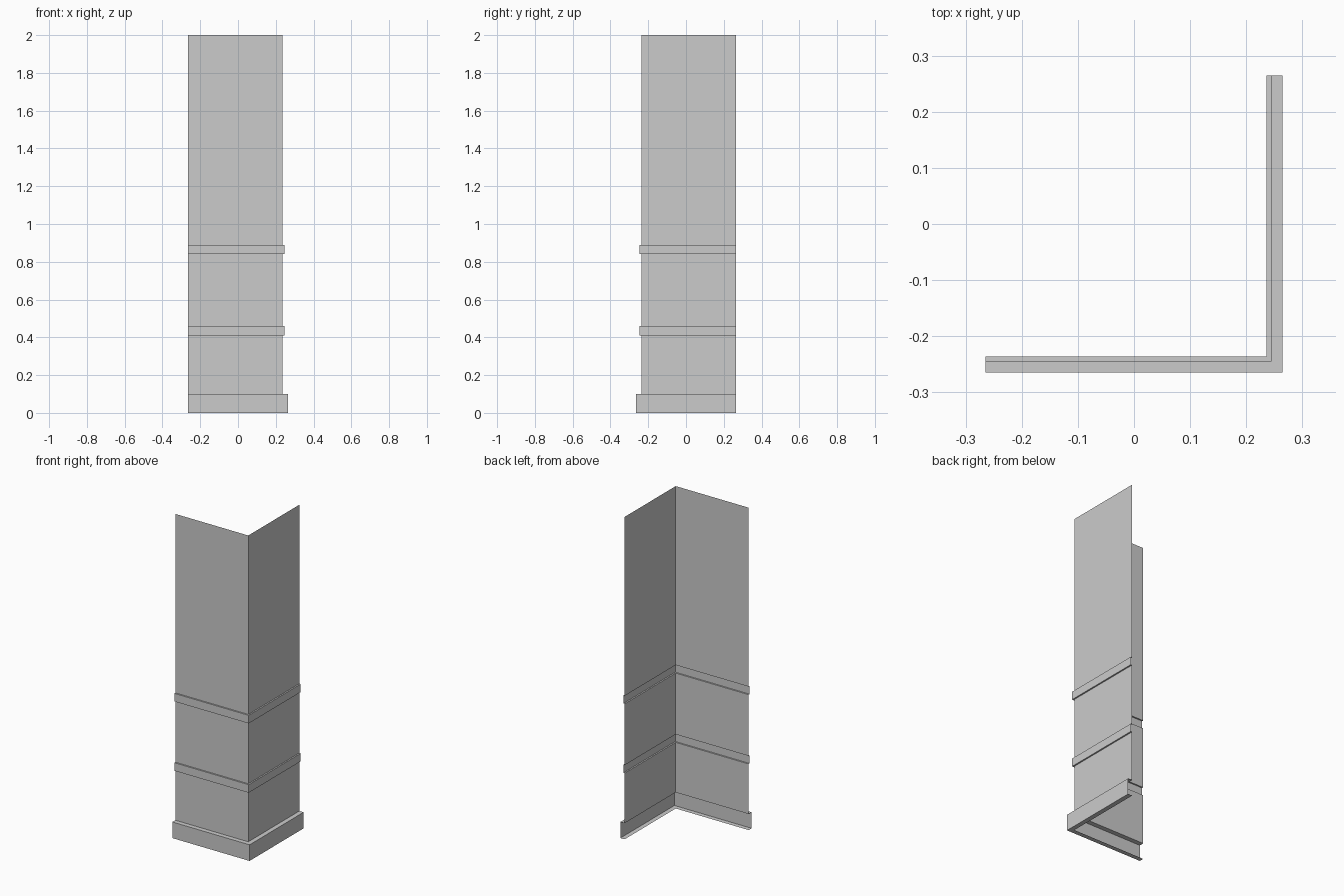
import bpy

if "Cube" in bpy.data.objects:
    bpy.data.objects.remove(bpy.data.objects["Cube"])

END = 0.265    # free ends of both wall legs
WALL = 0.236   # offset of the wall face
BAND = 0.245   # offset of the raised bands
BASE = 0.265   # offset of the skirting


def corner_sweep(name, profile):
    """Sweep an (offset, z) profile along an L-shaped path with a mitred corner."""
    verts, faces = [], []
    for d, z in profile:
        verts += [(-END, -d, z), (d, -d, z), (d, END, z)]
    for i in range(len(profile) - 1):
        for j in range(2):
            a = i * 3 + j
            faces.append((a, a + 1, a + 4, a + 3))
    mesh = bpy.data.meshes.new(name)
    mesh.from_pydata(verts, [], faces)
    mesh.update()
    obj = bpy.data.objects.new(name, mesh)
    bpy.context.collection.objects.link(obj)
    return obj


def channel(name, depth, z0, z1):
    """Raised strip: lower ledge, face, upper ledge, open at the back."""
    corner_sweep(name, [(WALL, z0), (depth, z0), (depth, z1), (WALL, z1)])


# Skirting and raised bands
channel("skirting", BASE, 0.0, 0.10)
channel("lower_band", BAND, 0.41, 0.46)
channel("upper_band", BAND, 0.84, 0.89)

# Flat wall panels between the strips
for name, z0, z1 in [("lower_panel", 0.10, 0.41),
                     ("middle_panel", 0.46, 0.84),
                     ("upper_panel", 0.89, 2.0)]:
    corner_sweep(name, [(WALL, z0), (WALL, z1)])
